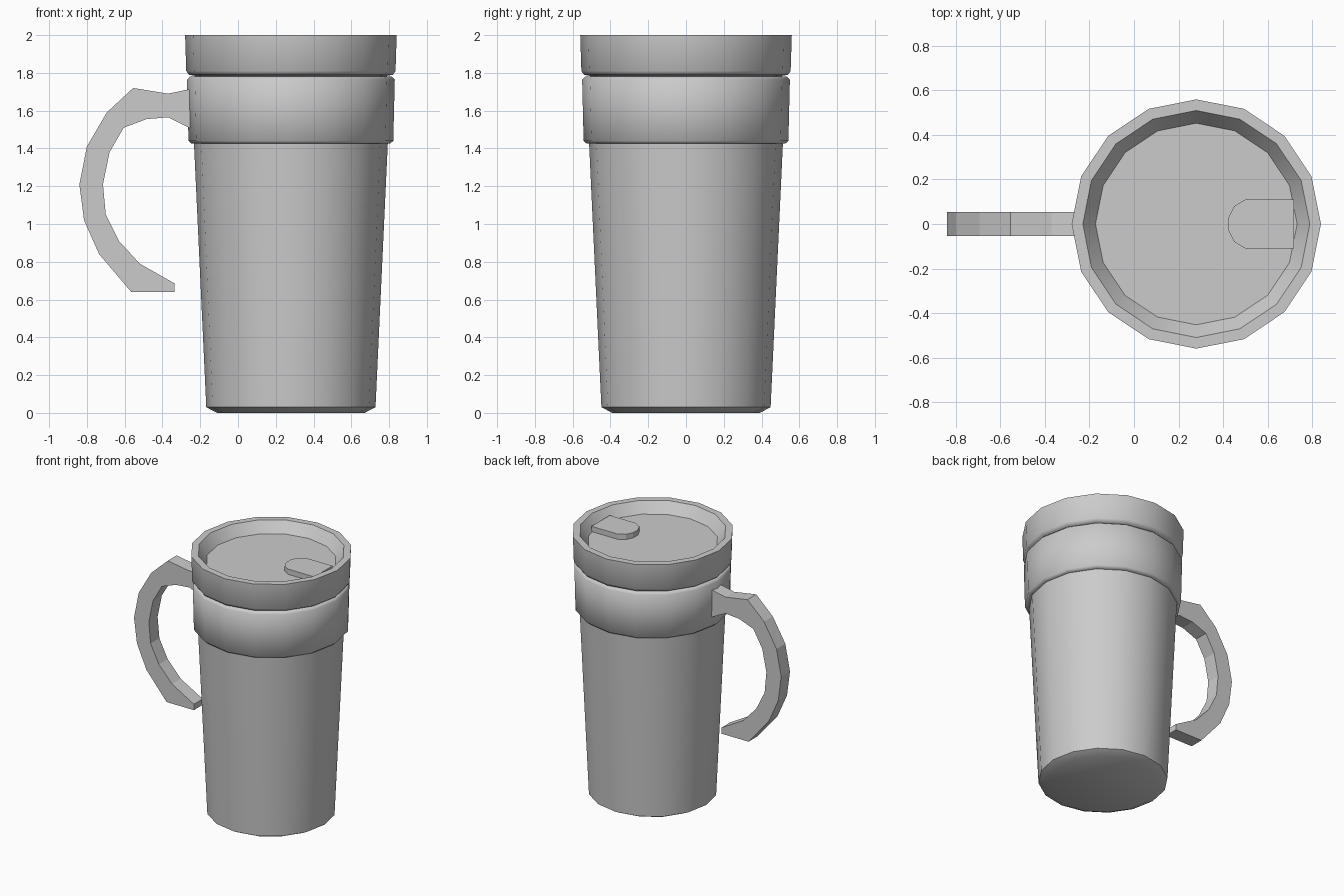
import bpy, bmesh, math

cube = bpy.data.objects.get("Cube")
if cube:
    bpy.data.objects.remove(cube)

AXIS_X = 0.28
SIDES = 16

grey = bpy.data.materials.new("plain grey")
grey.use_nodes = True
colour = (0.6, 0.6, 0.6, 1)
grey.diffuse_color = colour
grey.node_tree.nodes["Principled BSDF"].inputs["Base Color"].default_value = colour


def finish(name, bm, smooth_angle=None):
    bmesh.ops.recalc_face_normals(bm, faces=bm.faces)
    mesh = bpy.data.meshes.new(name)
    bm.to_mesh(mesh)
    bm.free()
    mesh.materials.append(grey)
    obj = bpy.data.objects.new(name, mesh)
    bpy.context.collection.objects.link(obj)
    if smooth_angle:
        bpy.ops.object.select_all(action='DESELECT')
        obj.select_set(True)
        bpy.context.view_layer.objects.active = obj
        bpy.ops.object.shade_smooth_by_angle(angle=math.radians(smooth_angle))
    return obj


def lathe(name, profile, smooth_angle):
    """Stack of rings (radius, z), closed at both ends."""
    bm = bmesh.new()
    rings = []
    for r, z in profile:
        angles = [math.tau * i / SIDES for i in range(SIDES)]
        rings.append([bm.verts.new((AXIS_X + r * math.cos(a), r * math.sin(a), z))
                      for a in angles])
    for low, high in zip(rings, rings[1:]):
        for i in range(SIDES):
            j = (i + 1) % SIDES
            bm.faces.new((low[i], low[j], high[j], high[i]))
    bm.faces.new(rings[0])
    bm.faces.new(rings[-1])
    return finish(name, bm, smooth_angle)


def extrude(name, points, offset):
    """Flat outline pushed along an offset vector."""
    bm = bmesh.new()
    face = bm.faces.new([bm.verts.new(p) for p in points])
    moved = bmesh.ops.extrude_face_region(bm, geom=[face])["geom"]
    bmesh.ops.translate(bm, vec=offset,
                        verts=[v for v in moved if isinstance(v, bmesh.types.BMVert)])
    return finish(name, bm)


# Tapered cup with a thicker collar
lathe("cup_body", [(0.39, 0), (0.448, 0.03), (0.513, 1.425)], 50)
lathe("collar", [(0.50, 1.425), (0.525, 1.425), (0.542, 1.44),
                 (0.55, 1.765), (0.535, 1.78), (0.50, 1.783)], 50)

# Lid with a sunken floor
lathe("lid", [(0.50, 1.783), (0.54, 1.79), (0.554, 1.81), (0.56, 2.0),
              (0.51, 2.0), (0.453, 1.92)], 50)

# Sipping tab with a rounded inner end
half = [(0.72, 0.11), (0.50, 0.11), (0.45, 0.08), (0.425, 0.03)]
outline = half + [(x, -y) for x, y in reversed(half)]
extrude("lid_tab", [(x, y, 1.91) for x, y in outline], (0, 0, 0.05))

# Open-ended handle
outer = [(-0.25, 1.715), (-0.37, 1.69), (-0.555, 1.72), (-0.695, 1.59),
         (-0.80, 1.41), (-0.84, 1.21), (-0.815, 1.02), (-0.735, 0.84),
         (-0.565, 0.64), (-0.335, 0.64)]
inner = [(-0.335, 0.685), (-0.52, 0.79), (-0.63, 0.91), (-0.70, 1.05),
         (-0.715, 1.21), (-0.68, 1.38), (-0.605, 1.51), (-0.485, 1.555),
         (-0.37, 1.565), (-0.25, 1.505)]
extrude("handle", [(x, -0.053, z) for x, z in outer + inner], (0, 0.106, 0))
